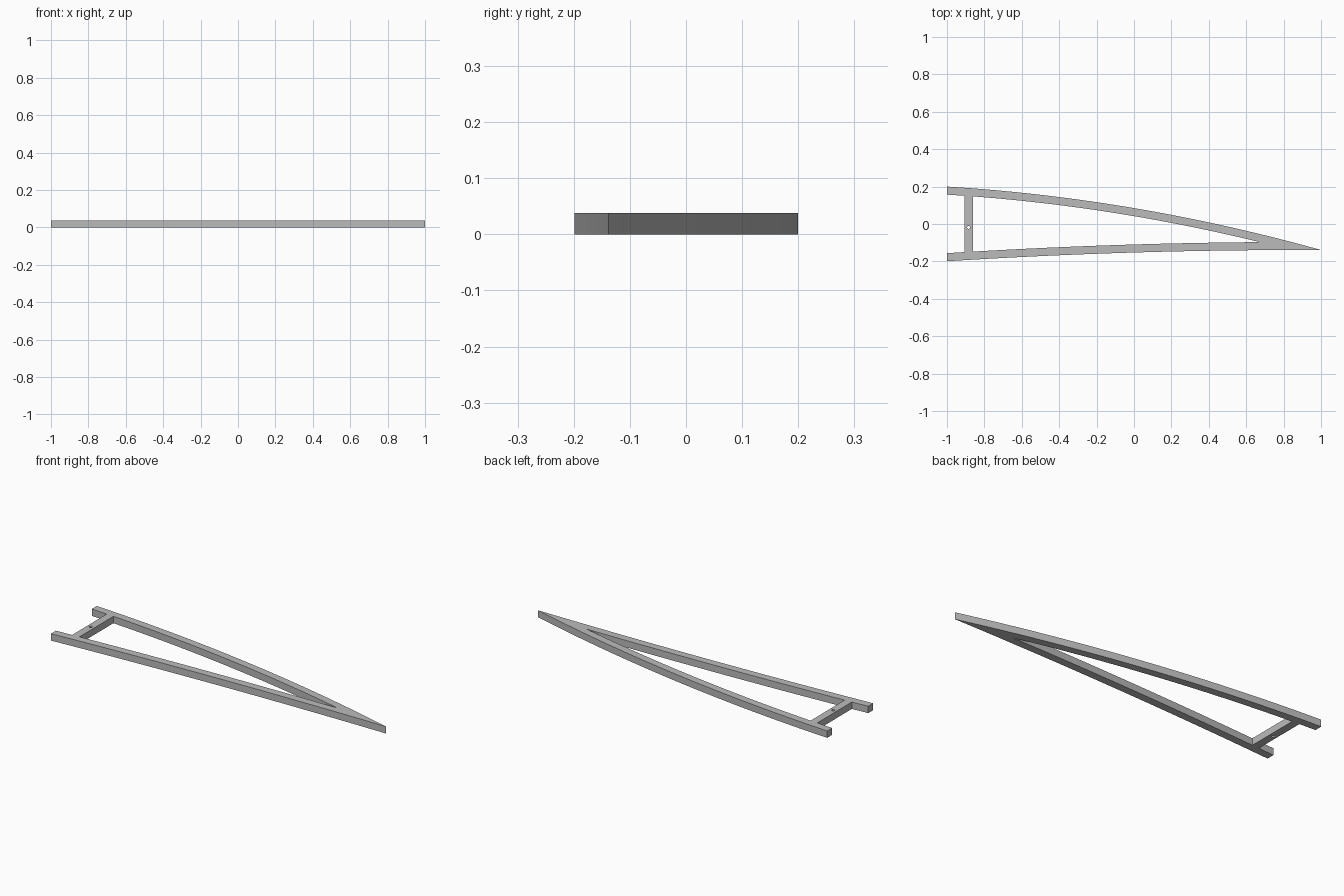
import bpy
import bmesh

HEIGHT = 0.038
WIDTH = 0.043

if "Cube" in bpy.data.objects:
    bpy.data.objects.remove(bpy.data.objects["Cube"])

grey = bpy.data.materials.new("plain grey")
grey.use_nodes = True
colour = (0.5, 0.5, 0.5, 1)
grey.diffuse_color = colour
grey.node_tree.nodes["Principled BSDF"].inputs["Base Color"].default_value = colour


# Curves of the two spars, seen from above
def upper_outer(x):
    return 0.085 - 0.1695 * x - 0.0545 * x * x


def upper_inner(x):
    return max(upper_outer(x) - WIDTH, lower_inner(x))


def lower_outer(x):
    return -0.1525 + 0.03 * x - 0.0165 * x * x


def lower_inner(x):
    return lower_outer(x) + WIDTH


def lower_top(x):
    return min(lower_inner(x), upper_outer(x))


def crossing(f, g, a=0.0, b=1.0):
    for _ in range(40):
        m = (a + b) / 2
        if f(m) > g(m):
            a = m
        else:
            b = m
    return a


def strip(name, low, high, stops, steps):
    """Upright plate between two curves, sampled between the given x stops."""
    xs = [stops[0]]
    for a, b in zip(stops, stops[1:]):
        xs += [a + (b - a) * i / steps for i in range(1, steps + 1)]
    bm = bmesh.new()
    outline = [(x, low(x), 0) for x in xs] + [(x, high(x), 0) for x in reversed(xs)]
    base = bm.faces.new([bm.verts.new(p) for p in outline])
    ext = bmesh.ops.extrude_face_region(bm, geom=[base])
    top = [v for v in ext["geom"] if isinstance(v, bmesh.types.BMVert)]
    bmesh.ops.translate(bm, verts=top, vec=(0, 0, HEIGHT))
    bmesh.ops.remove_doubles(bm, verts=bm.verts, dist=1e-5)
    bmesh.ops.recalc_face_normals(bm, faces=bm.faces)
    mesh = bpy.data.meshes.new(name)
    bm.to_mesh(mesh)
    bm.free()
    mesh.materials.append(grey)
    ob = bpy.data.objects.new(name, mesh)
    bpy.context.collection.objects.link(ob)
    bpy.ops.object.select_all(action="DESELECT")
    ob.select_set(True)
    bpy.context.view_layer.objects.active = ob
    bpy.ops.object.shade_smooth_by_angle()
    return ob


# Curved spars meeting in a pointed tip
join = crossing(upper_outer, lower_inner)
fork = crossing(lambda x: upper_outer(x) - WIDTH, lower_inner)
strip("upper_spar", upper_inner, upper_outer, [-1, fork, join], 24)
strip("lower_spar", lower_outer, lower_top, [-1, join, 1], 24)

# Cross bar with a small drilled hole
bar = strip("cross_bar", lower_inner, upper_inner, [-0.905, -0.862], 2)
bpy.ops.mesh.primitive_cylinder_add(vertices=24, radius=0.008, depth=0.2,
                                    location=(-0.884, -0.018, HEIGHT / 2))
drill = bpy.context.object
drill.name = "hole_cutter"
drill.data.materials.append(grey)
drill.hide_render = True
drill.hide_viewport = True
cut = bar.modifiers.new("hole", "BOOLEAN")
cut.operation = "DIFFERENCE"
cut.object = drill
